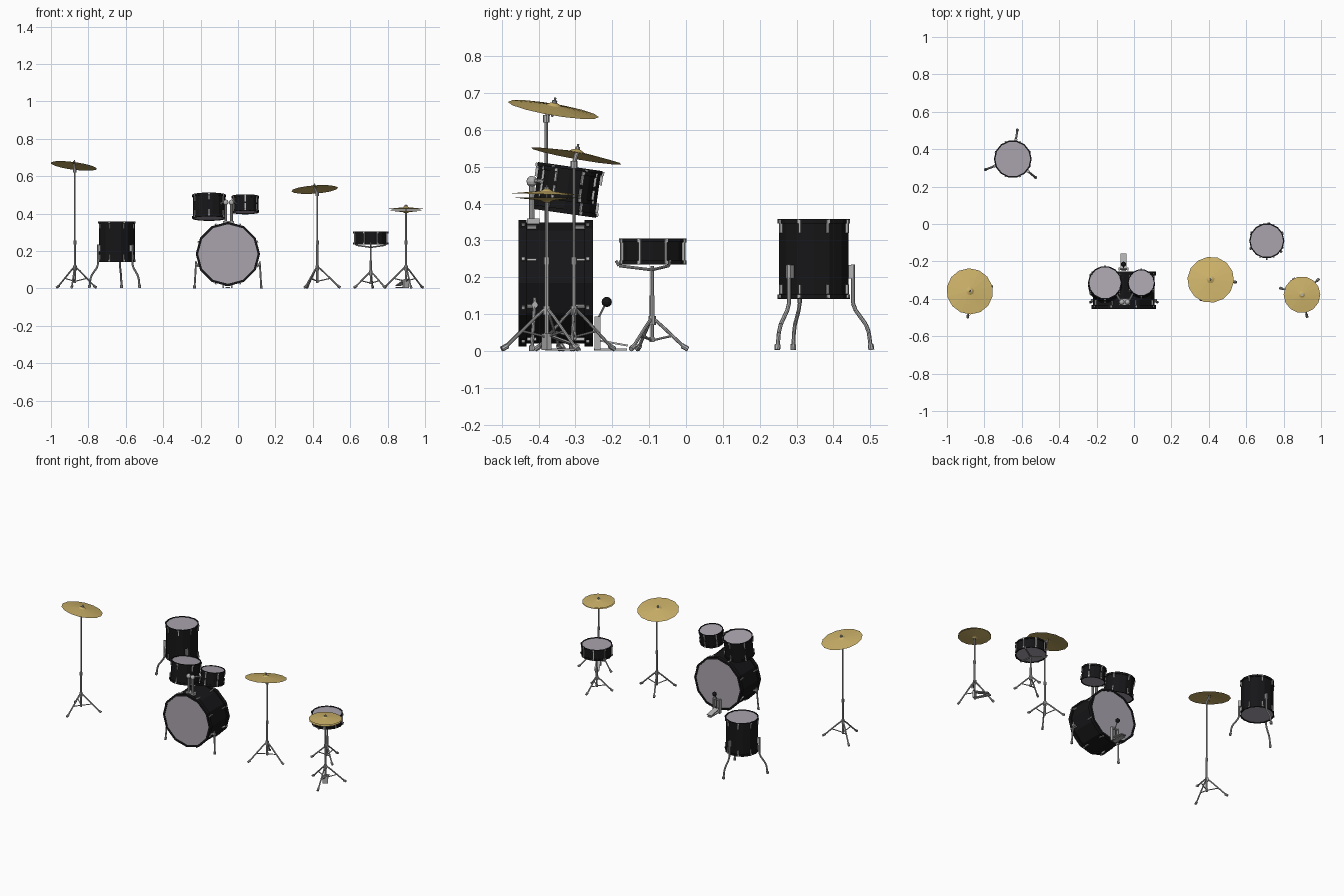
import bpy, bmesh
from math import sin, cos, pi, radians
from mathutils import Matrix, Vector

if "Cube" in bpy.data.objects:
    bpy.data.objects.remove(bpy.data.objects["Cube"])

def mat(name, c):
    m = bpy.data.materials.new(name)
    m.diffuse_color = (*c, 1)
    m.use_nodes = True
    m.node_tree.nodes["Principled BSDF"].inputs["Base Color"].default_value = m.diffuse_color
    return m

BLACK = mat("black_lacquer", (0.008, 0.008, 0.009))
HEAD = mat("drum_skin", (0.40, 0.37, 0.42))
GOLD = mat("brass", (0.60, 0.44, 0.14))
CHROME = mat("chrome", (0.45, 0.45, 0.45))

def finish(name, bm, m):
    bmesh.ops.recalc_face_normals(bm, faces=bm.faces)
    me = bpy.data.meshes.new(name)
    bm.to_mesh(me)
    bm.free()
    me.materials.append(m)
    ob = bpy.data.objects.new(name, me)
    bpy.context.collection.objects.link(ob)
    return ob

def lathe(name, profiles, n, m, M):
    """Spin closed or open (r, z) profiles around local z."""
    bm = bmesh.new()
    for prof, closed in profiles:
        rings = [[bm.verts.new(M @ Vector((r * cos(2*pi*i/n), r * sin(2*pi*i/n), z))) for i in range(n)]
                 for r, z in prof]
        for k in range(len(rings) - (0 if closed else 1)):
            a, b = rings[k], rings[(k + 1) % len(rings)]
            for i in range(n):
                j = (i + 1) % n
                bm.faces.new((a[i], a[j], b[j], b[i]))
    bmesh.ops.remove_doubles(bm, verts=bm.verts, dist=1e-5)
    return finish(name, bm, m)

def rods(name, paths, m=CHROME, n=8):
    """Each path is (radius, point, point, ...)."""
    bm = bmesh.new()
    for r, *pts in paths:
        for a, b in zip(pts, pts[1:]):
            a, b = Vector(a), Vector(b)
            d = b - a
            M = Matrix.Translation((a + b) / 2) @ d.to_track_quat('Z', 'Y').to_matrix().to_4x4()
            bmesh.ops.create_cone(bm, cap_ends=True, segments=n, radius1=r, radius2=r, depth=d.length, matrix=M)
    return finish(name, bm, m)

def boxes(name, items, m=CHROME):
    """Each item is (matrix, size)."""
    bm = bmesh.new()
    for M, s in items:
        bmesh.ops.create_cube(bm, size=1, matrix=M @ Matrix.Diagonal((*s, 1)))
    return finish(name, bm, m)

def ball(name, loc, r, m=CHROME):
    bm = bmesh.new()
    bmesh.ops.create_uvsphere(bm, u_segments=10, v_segments=6, radius=r, matrix=Matrix.Translation(loc))
    return finish(name, bm, m)

T = Matrix.Translation
def polar(c, r, deg, z):
    return (c[0] + r * cos(radians(deg)), c[1] + r * sin(radians(deg)), z)

def drum(name, loc, tilt, r, depth, n, lugs, hoop):
    M = T(loc) @ Matrix.Rotation(radians(tilt), 4, 'X')
    h, s = depth / 2, r * 0.955
    lathe(name + "_shell", [([(s, -h + hoop/2), (s, h - hoop/2)], False)], n, BLACK, M)
    lathe(name + "_hoops", [([(r, k*h), (r, k*(h - hoop)), (s*.97, k*(h - hoop)), (s*.97, k*h)], True)
                            for k in (1, -1)], n, BLACK, M)
    lathe(name + "_heads", [([(0, k*(h - .003)), (s*.98, k*(h - .003))], False) for k in (1, -1)], n, HEAD, M)
    items = []
    for i in range(lugs):
        R = M @ Matrix.Rotation(2*pi*(i + .5)/lugs, 4, 'Z')
        for k in (1, -1):
            items.append((R @ T((r, 0, k*(h - hoop*.6))), (.006, .009, .010)))
            items.append((R @ T((s, 0, k*(h - hoop - .014))), (.010, .006, .026)))
    boxes(name + "_lugs", items)

def tripod(name, c, hub, foot_r, start):
    paths = []
    for a in (start, start + 120, start + 240):
        paths.append((.0045, polar(c, .007, a, hub), polar(c, .03, a, hub - .02), polar(c, foot_r - .012, a, .012)))
        paths.append((.007, polar(c, foot_r - .016, a, .014), polar(c, foot_r, a, .005)))
        paths.append((.003, polar(c, .005, a, hub*.35), polar(c, foot_r*.55, a, hub*.48)))
    paths += [(.010, (*c, hub - .015), (*c, hub + .01)), (.007, (*c, hub*.28), (*c, hub*.45))]
    rods(name + "_tripod", paths)

def cymbal(name, loc, normal, r, sign=1, n=14):
    M = T(loc) @ Vector(normal).to_track_quat('Z', 'Y').to_matrix().to_4x4()
    q = sign * r
    lathe(name, [([(0, q*.15), (r*.08, q*.145), (r*.17, q*.09), (r*.6, q*.045), (r, 0),
                   (r*.6, q*.03), (r*.17, q*.07), (0, q*.12)], False)], n, GOLD, M)

# drums
drum("bass_drum", (-.054, -.354, .184), 90, .172, .202, 12, 8, .022)
drum("left_tom", (-.155, -.323, .437), -8, .091, .128, 14, 6, .012)
drum("right_tom", (.039, -.320, .450), -8, .073, .088, 14, 6, .012)
drum("floor_tom", (-.648, .347, .25), 0, .101, .217, 14, 8, .012)
drum("snare_drum", (.71, -.09, .27), 0, .094, .070, 14, 8, .010)

# floor tom legs and brackets
fc = (-.648, .347)
legs, brackets = [], []
for a in (81, 201, 321):
    legs.append((.0055, polar(fc, .107, a, .235), polar(fc, .107, a, .13), polar(fc, .115, a, .11),
                 polar(fc, .143, a, .072), polar(fc, .151, a, .05), polar(fc, .156, a, .012)))
    legs.append((.008, polar(fc, .156, a, .018), polar(fc, .158, a, .003)))
    brackets.append((T(polar(fc, .103, a, .215)) @ Matrix.Rotation(radians(a), 4, 'Z'), (.016, .016, .036)))
rods("floor_tom_legs", legs)
boxes("floor_tom_brackets", brackets)

# bass drum spurs
spurs = []
for s in (-1, 1):
    x = -.054 + s * .17
    spurs.append((.005, (x, -.41, .145), (x + s*.008, -.418, .01)))
    spurs.append((.0075, (x + s*.008, -.418, .015), (x + s*.009, -.418, 0)))
    spurs.append((.009, (x - s*.012, -.41, .125), (x + s*.006, -.41, .125)))
rods("bass_drum_spurs", spurs)

# tom mount: base plate, twin posts, joints and arms
boxes("tom_mount_base", [(T((-.05, -.415, .352)), (.058, .034, .016))])
mount = []
for s, tx, tz in ((-1, -.10, .445), (1, .0, .45)):
    x = -.05 + s * .015
    mount.append((.0075, (x, -.418, .35), (x, -.418, .46)))
    mount.append((.0055, (x, -.418, .46), (x + s*.015, -.40, .462), (tx, -.36, tz)))
    ball("tom_mount_joint", (x, -.418, .46), .015)
rods("tom_mount_arms", mount)

# bass pedal
px = -.056
boxes("bass_pedal_plate", [
    (T((px, -.20, .022)) @ Matrix.Rotation(radians(-10), 4, 'X'), (.034, .085, .005)),
    (T((px, -.205, .004)), (.024, .09, .006)),
    (T((px - .022, -.24, .048)), (.008, .016, .09)),
    (T((px + .022, -.24, .048)), (.008, .016, .09))])
rods("bass_pedal_beater_shaft", [(.005, (px - .026, -.24, .088), (px + .026, -.24, .088)),
                                 (.003, (px, -.24, .085), (px, -.216, .133)),
                                 (.002, (px, -.235, .085), (px, -.235, .03))])
ball("bass_pedal_beater", (px, -.215, .133), .014, BLACK)

# snare stand with basket arms
sc = (.71, -.092)
rods("snare_stand_pole", [(.0045, (*sc, .03), (*sc, .23)), (.007, (*sc, .08), (*sc, .15))] +
     [(.004, (*sc, .22), polar(sc, .09, a, .231), polar(sc, .098, a, .245)) for a in (30, 150, 270)])
tripod("snare_stand", sc, .085, .098, 84)

# left and right cymbals on stands
for name, c, top, start, nrm, cen in (
        ("left_cymbal", (-.872, -.379), .655, 262, (.13, .17, 1), (-.878, -.360, .655)),
        ("right_cymbal", (.424, -.304), .53, 357, (-.07, .18, 1), (.410, -.298, .529))):
    rods(name + "_stand_pole", [(.006, (*c, .03), (*c, .25)), (.0045, (*c, .24), (*c, top - .02)),
                                (.008, (*c, .235), (*c, .255))])
    tripod(name + "_stand", c, .112, .124, start)
    cymbal(name, cen, nrm, .125)
    u, p = Vector(nrm).normalized(), Vector(cen)
    rods(name + "_wing_nut", [(.003, p - u*.02, p + u*.033), (.007, p + u*.018, p + u*.025),
                              (.009, (*c, top - .035), (*c, top - .015)),
                              (.006, (*c, top - .02), p + u*.008)])

# hi-hat
hc = (.898, -.378)
cymbal("hi_hat_top", (*hc, .425), (0, .03, 1), .098)
cymbal("hi_hat_bottom", (*hc, .417), (0, 0, 1), .098, -1)
rods("hi_hat_pole", [(.006, (*hc, .03), (*hc, .25)), (.0045, (*hc, .24), (*hc, .405)), (.008, (*hc, .235), (*hc, .255)),
                     (.0025, (*hc, .40), (*hc, .45)), (.007, (*hc, .437), (*hc, .445))])
tripod("hi_hat_stand", hc, .112, .124, 43)
P = T((*hc, 0)) @ Matrix.Rotation(radians(118), 4, 'Z')
boxes("hi_hat_pedal", [(P @ T((.05, 0, .028)) @ Matrix.Rotation(radians(18), 4, 'Y'), (.09, .030, .005)),
                       (P @ T((.05, 0, .004)), (.10, .018, .006)),
                       (P @ T((0, 0, .025)), (.014, .032, .045))])
